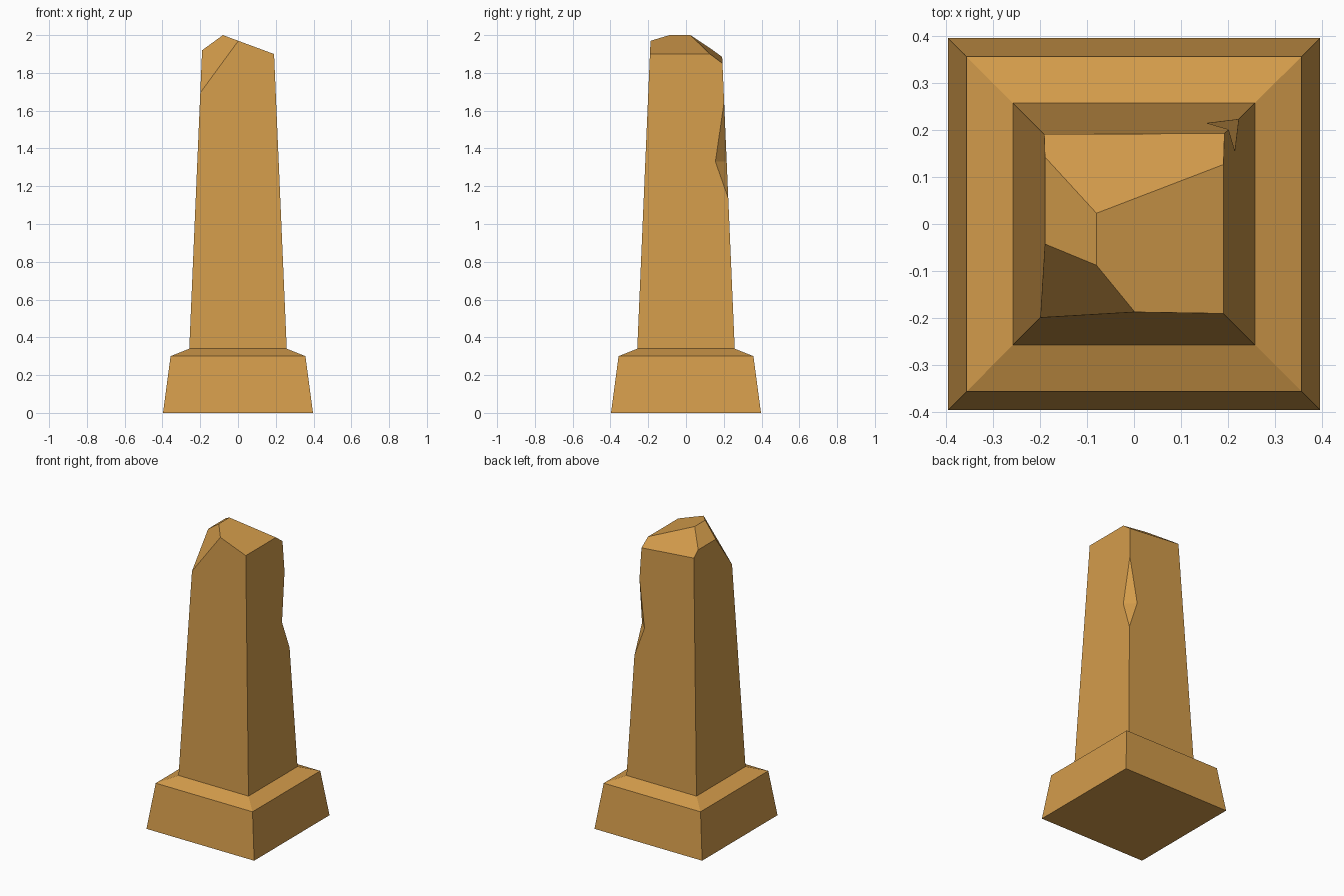
import bpy
import bmesh
from mathutils import Vector

if "Cube" in bpy.data.objects:
    bpy.data.objects.remove(bpy.data.objects["Cube"])


def make_object(name, bm):
    bmesh.ops.recalc_face_normals(bm, faces=bm.faces)
    mesh = bpy.data.meshes.new(name)
    bm.to_mesh(mesh)
    bm.free()
    obj = bpy.data.objects.new(name, mesh)
    bpy.context.collection.objects.link(obj)
    return obj


def loft(bm, rings):
    """Bridge a list of equal-length point rings and cap both ends."""
    loops = [[bm.verts.new(p) for p in ring] for ring in rings]
    n = len(loops[0])
    for low, high in zip(loops, loops[1:]):
        for i in range(n):
            j = (i + 1) % n
            bm.faces.new((low[i], low[j], high[j], high[i]))
    bm.faces.new(loops[0][::-1])
    bm.faces.new(loops[-1])


def square(half, z):
    return [(sx * half, sy * half, z) for sx, sy in ((-1, -1), (1, -1), (1, 1), (-1, 1))]


# Plinth, sloped shoulder and tapering shaft as one square loft (half width, height)
profile = [(0.397, 0.0), (0.357, 0.30), (0.258, 0.34), (0.178, 2.2)]
bm = bmesh.new()
loft(bm, [square(h, z) for h, z in profile])

# Broken top: each plane (point, outward normal) chips one facet
chips = [
    ((-0.08, 0, 2.0), (0.37, 0, 1)),                        # right slope
    ((-0.08, 0, 2.0), (-0.727, 0, 1)),                      # left slope
    ((-0.08, -0.088, 2.0), (-0.0261, -0.0275, 0.0203)),     # front left corner
    ((-0.08, 0.023, 2.0), (0.0037, 0.0326, 0.0438)),        # back slope
]
for point, normal in chips:
    geom = bm.verts[:] + bm.edges[:] + bm.faces[:]
    cut = bmesh.ops.bisect_plane(bm, geom=geom, dist=1e-6, plane_co=point,
                                 plane_no=Vector(normal).normalized(), clear_outer=True)
    rim = [e for e in cut["geom_cut"] if isinstance(e, bmesh.types.BMEdge)]
    bmesh.ops.contextual_create(bm, geom=rim)
obelisk = make_object("obelisk", bm)

# Wedge that knocks a notch out of the back right edge (diagonal offset, height)
wedge = [(0.1855, 1.33), (0.235, 2.29), (0.304, 0.73)]
bm = bmesh.new()
loft(bm, [[(d + s, d - s, z) for d, z in wedge] for s in (-0.3, 0.3)])
cutter = make_object("notch_cutter", bm)
cutter.hide_render = True

notch = obelisk.modifiers.new("notch", 'BOOLEAN')
notch.operation = 'DIFFERENCE'
notch.solver = 'EXACT'
notch.object = cutter
bpy.context.view_layer.objects.active = obelisk
bpy.ops.object.modifier_apply(modifier="notch")
bpy.data.objects.remove(cutter)

# Sandstone colour
stone = bpy.data.materials.new("sandstone")
stone.diffuse_color = (0.65, 0.33, 0.07, 1)
stone.use_nodes = True
stone.node_tree.nodes["Principled BSDF"].inputs["Base Color"].default_value = stone.diffuse_color
obelisk.data.materials.clear()
obelisk.data.materials.append(stone)
